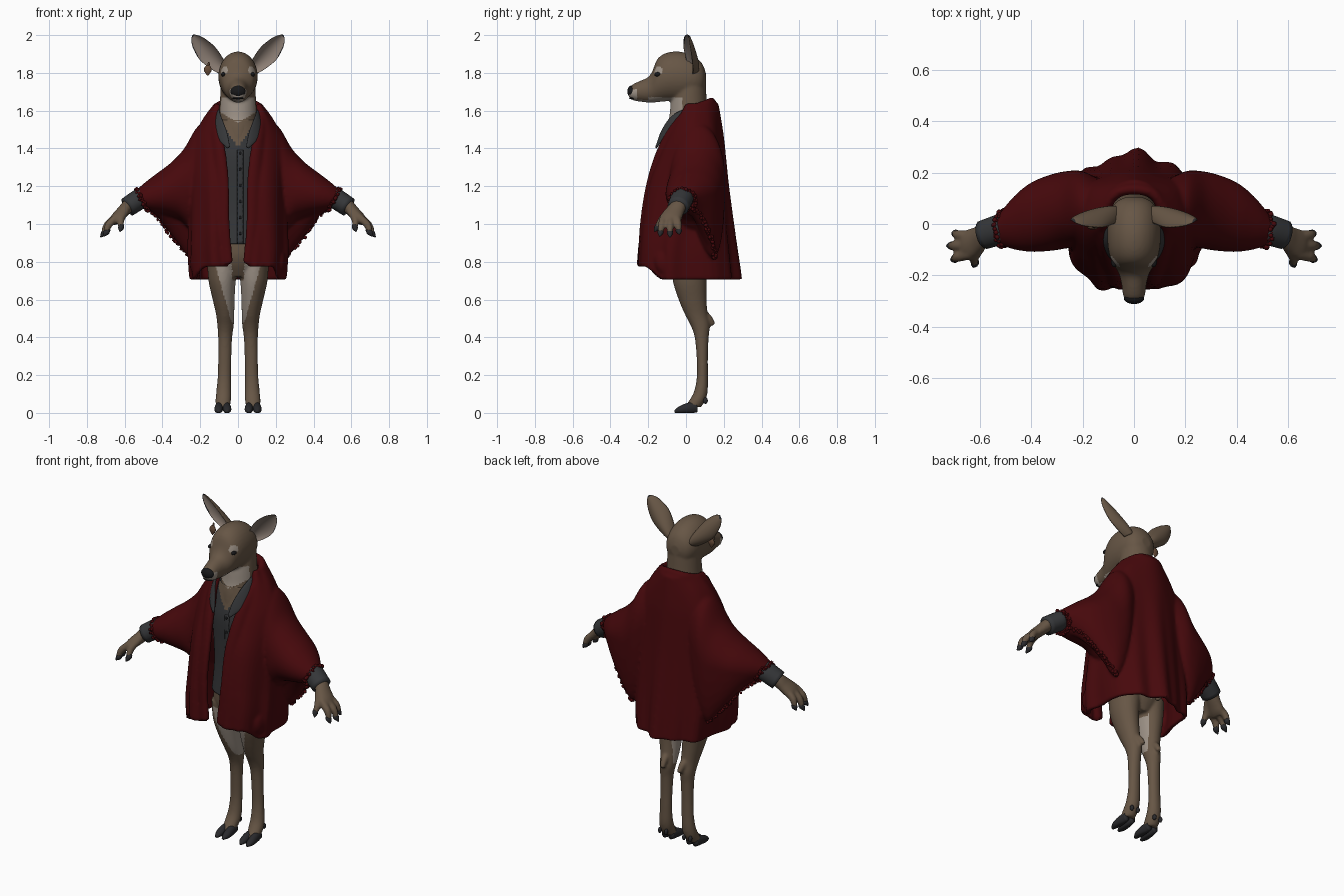
import bpy, bmesh, math, random
from mathutils import Vector, Matrix

if "Cube" in bpy.data.objects:
    bpy.data.objects.remove(bpy.data.objects["Cube"])

random.seed(4)

def material(name, r, g, b):
    m = bpy.data.materials.new(name)
    m.diffuse_color = (r, g, b, 1)
    m.use_nodes = True
    m.node_tree.nodes["Principled BSDF"].inputs["Base Color"].default_value = m.diffuse_color
    return m

FUR = material("brown fur", .135, .093, .06)
PALE = material("pale fur", .33, .28, .235)
EARIN = material("inner ear", .27, .215, .18)
HOOF = material("dark hoof", .022, .022, .025)
BLACK = material("black", .009, .009, .01)
RED = material("dark red knit", .062, .0025, .0035)
SHIRT = material("charcoal cloth", .036, .038, .041)
WOOD = material("earring brown", .13, .07, .04)

def cr(rows, n):
    """Catmull-Rom through rows of numbers, n steps per span."""
    out, m = [], len(rows) - 1
    for i in range(m):
        p0, p1, p2, p3 = rows[max(i - 1, 0)], rows[i], rows[i + 1], rows[min(i + 2, m)]
        for k in range(n):
            t = k / n
            out.append([b + .5 * t * ((c - a) + t * ((2*a - 5*b + 4*c - d) + t * (3*(b - c) + d - a)))
                        for a, b, c, d in zip(p0, p1, p2, p3)])
    return out + [list(rows[-1])]

def finish(name, bm, mats, rule=None):
    bmesh.ops.recalc_face_normals(bm, faces=bm.faces)
    bm.normal_update()
    for f in bm.faces:
        f.smooth = True
        if rule:
            f.material_index = rule(f.calc_center_median(), f.normal)
    me = bpy.data.meshes.new(name)
    bm.to_mesh(me)
    bm.free()
    for m in mats:
        me.materials.append(m)
    ob = bpy.data.objects.new(name, me)
    bpy.context.collection.objects.link(ob)
    return ob

def loft(name, rings, mats, closed=True, rule=None, index=None):
    bm = bmesh.new()
    vs = [[bm.verts.new(p) for p in r] for r in rings]
    n = len(rings[0])
    for i in range(len(rings) - 1):
        for j in range(n if closed else n - 1):
            k = (j + 1) % n
            f = bm.faces.new((vs[i][j], vs[i][k], vs[i + 1][k], vs[i + 1][j]))
            if index:
                f.material_index = index(i / (len(rings) - 1), j / n)
    if closed:
        bm.faces.new(vs[0])
        bm.faces.new(vs[-1])
    return finish(name, bm, mats, rule)

def sweep(name, rows, mat, ref=(0, 1, 0), n=16, sub=4):
    """Tube along rows of (x, y, z, radius along ref, radius across)."""
    pts, rings = cr(rows, sub), []
    for i, r in enumerate(pts):
        p = Vector(r[:3])
        t = (Vector(pts[min(i + 1, len(pts) - 1)][:3]) - Vector(pts[max(i - 1, 0)][:3])).normalized()
        a = Vector(ref(p) if callable(ref) else ref)
        a = (a - t * a.dot(t)).normalized()
        b = t.cross(a)
        rings.append([p + a * r[3] * math.cos(w) + b * r[4] * math.sin(w)
                      for w in (math.tau * k / n for k in range(n))])
    return loft(name, rings, [mat])

def stack(name, rows, mats, n=32, sub=5, rule=None):
    """Horizontal ellipses from rows of (z, x, y, radius x, radius y)."""
    rings = [[(x + rx * math.cos(math.tau * k / n), y + ry * math.sin(math.tau * k / n), z) for k in range(n)]
             for z, x, y, rx, ry in cr(rows, sub)]
    return loft(name, rings, mats, rule=rule)

def ball(name, c, r, mat, sub=3):
    bm = bmesh.new()
    bmesh.ops.create_icosphere(bm, subdivisions=sub, radius=1, matrix=Matrix.Translation(c) @ Matrix.Diagonal((*r, 1)))
    return finish(name, bm, [mat])

def apply_mod(ob, kind, **kw):
    bpy.context.view_layer.objects.active = ob
    m = ob.modifiers.new("m", kind)
    for k, v in kw.items():
        setattr(m, k, v)
    bpy.ops.object.modifier_apply(modifier=m.name)

def fuse(name, obs, voxel, mats, rule=None, smooth=5):
    """Join overlapping parts into one smooth skin."""
    bpy.ops.object.select_all(action='DESELECT')
    for o in obs:
        o.select_set(True)
    bpy.context.view_layer.objects.active = obs[0]
    bpy.ops.object.join()
    ob = obs[0]
    apply_mod(ob, 'REMESH', mode='VOXEL', voxel_size=voxel)
    apply_mod(ob, 'SMOOTH', factor=.5, iterations=smooth)
    bm = bmesh.new()
    bm.from_mesh(ob.data)
    bpy.data.objects.remove(ob)
    return finish(name, bm, mats, rule)

# head: upright sections along y (y, top, bottom, half width)
skull = [(.105, 1.80, 1.74, .03), (.085, 1.85, 1.69, .07), (.04, 1.89, 1.66, .095), (-.03, 1.912, 1.65, .104),
         (-.1, 1.907, 1.65, .1), (-.15, 1.875, 1.645, .085), (-.18, 1.805, 1.642, .066), (-.205, 1.775, 1.643, .055),
         (-.245, 1.757, 1.648, .047), (-.28, 1.74, 1.655, .042), (-.302, 1.72, 1.67, .03)]
rings = [[(w * math.cos(a), y, (t + b) / 2 + (t - b) / 2 * math.sin(a)) for a in (math.tau * k / 32 for k in range(32))]
         for y, t, b, w in cr(skull, 4)]
skin = [loft("head", rings, [FUR])]
skin.append(stack("neck", [(1.38, 0, .02, .1, .135), (1.5, 0, .015, .1, .118), (1.57, 0, .015, .1, .103),
                           (1.65, 0, .015, .096, .095), (1.78, 0, .02, .088, .083)], [FUR]))
skin.append(stack("torso", [(.72, 0, .02, .08, .07), (.8, 0, .015, .145, .11), (.9, 0, .01, .145, .118),
                            (1.2, 0, .02, .13, .12), (1.42, 0, .02, .13, .115)], [FUR]))
skin.append(sweep("tail", [(0, .1, .9, .03, .03), (0, .16, .86, .035, .035), (0, .2, .78, .035, .025),
                           (0, .2, .73, .01, .01)], FUR, (1, 0, 0)))

def hand_tips(s):
    return [Vector((s * x, y, z)) for x, y, z in
            ((.708, -.035, .945), (.728, -.085, .93), (.712, -.14, .935), (.625, -.168, .96))]

for s in (1, -1):
    # legs, hocks, arms and hands
    skin.append(stack("leg", [(z, s * x, y, a, b) for z, x, y, a, b in (
        (.82, .08, .02, .085, .1), (.7, .084, .02, .072, .09), (.6, .076, .035, .058, .074), (.52, .068, .055, .048, .06),
        (.46, .066, .076, .043, .05), (.4, .068, .083, .037, .037), (.3, .07, .086, .035, .03), (.2, .072, .087, .035, .029),
        (.12, .075, .08, .039, .035), (.07, .078, .062, .041, .042), (.03, .08, .035, .037, .045))], [FUR]))
    skin.append(sweep("hock", [(s * .064, .09, .53, .02, .02), (s * .06, .12, .5, .02, .02),
                               (s * .055, .145, .465, .013, .013)], FUR, (1, 0, 0)))
    skin.append(sweep("arm", [(s * .46, 0, 1.19, .035, .035), (s * .57, -.035, 1.105, .04, .036),
                              (s * .61, -.06, 1.065, .05, .033), (s * .645, -.08, 1.03, .058, .03),
                              (s * .665, -.083, 1.008, .05, .022)], FUR))
    for i, t in enumerate(hand_tips(s)):
        base = Vector((s * .595, -.085, 1.07)) if i == 3 else Vector((s * .635, -.05 - .033 * i, 1.04))
        mid = base.lerp(t, .5) + Vector((s * .01, 0, .01))
        end = base.lerp(t, .82)
        skin.append(sweep("finger", [(*base, .021, .022), (*mid, .02, .02), (*end, .014, .014)], FUR))
        sweep("claw", [(*base.lerp(t, .68), .013, .013), (*base.lerp(t, .82), .0165, .016), (*t, .003, .003)], HOOF, n=10)

def fur_rule(c, n):
    x = abs(c.x)
    if c.y < -.02 and 1.535 + x * .6 < c.z < 1.672 and n.y < .2 and n.z < .35 and x < .095 and c.y > -.2:
        return 1                                      # throat
    if c.y < -.258 and c.z < 1.715 or c.y < -.2 and n.z < -.75:
        return 1                                      # muzzle and chin
    if (Vector((x, c.y, c.z)) - Vector((.078, -.15, 1.81))).length < .028 and c.z > 1.798:
        return 1                                      # brow
    if .48 < c.z < .79 and (.03 if c.z > .7 else 0) < x < .035 + (c.z - .48) * .28 and c.y < .085:
        return 1                                      # inner thigh
    if .7 < c.z < .88 and .12 < c.y < .19 and n.z < 0:
        return 1                                      # tail underside
    return 0

fuse("body_fur", skin, .0075, [FUR, PALE], fur_rule, 4)

# nose, eyes, ears, hooves
ball("nose", (0, -.288, 1.702), (.04, .023, .031), BLACK)
ball("mouth", (0, -.285, 1.666), (.03, .016, .006), BLACK)
for s in (1, -1):
    ball("eye", (s * .077, -.148, 1.792), (.012, .02, .012), BLACK)
    rings = []
    for t, w, th in cr([(0, .03, .035), (.2, .045, .034), (.5, .056, .024), (.8, .04, .014), (.95, .018, .008), (1, .003, .003)], 4):
        p = Vector((.075 + .165 * t, .035 - .022 * t * t, 1.815 + .185 * t))
        ring = []
        for k in range(32):
            a = math.tau * k / 32
            q = p + Vector((.70, .4, -.63)) * w * math.cos(a) + Vector((-.3, .95, .1)) * (
                th * math.sin(a) * (1 if a < math.pi else -.35) - .4 * w * math.cos(a) ** 2)
            ring.append((s * q.x, q.y, q.z))
        rings.append(ring)

    def ear_index(t, u):
        if t > .84:
            return 2
        if u < .5:
            return 0
        e = abs(math.cos(math.tau * (u + 1 / 64)))
        return 2 if e > .95 and t > .4 else 1
    loft("ear", rings, [FUR, EARIN, HOOF], index=ear_index)
    for d in (-.021, .021):
        x = s * .08 + d
        toe = sweep("hoof_toe", [(x, .06, .03, .017, .026), (x, .02, .026, .022, .029),
                                 (x + d * .1, -.03, .016, .021, .02), (x, -.06, .006, .008, .006)], HOOF, (1, 0, 0))
        for v in toe.data.vertices:
            v.co.z = max(v.co.z, 0)
        ball("dewclaw", (x, .103, .065), (.01, .013, .018), HOOF, 2)

# leaf shaped earring
ball("earring_ring", (-.155, -.01, 1.845), (.006, .006, .014), WOOD, 2)
sweep("earring", [(-.158, -.012, 1.84, .006, .01), (-.16, -.012, 1.815, .01, .021), (-.16, -.012, 1.785, .002, .003)], WOOD)

# shirt with open neck, collar, sleeves and buttons
shirt = [(.895, 0, .01, .155, .13), (1.05, 0, .015, .142, .128), (1.2, 0, .02, .147, .137),
         (1.35, 0, .02, .155, .142), (1.45, 0, .02, .145, .128), (1.55, 0, .018, .108, .11)]
stack("shirt", shirt, [SHIRT, FUR], 72, 14, lambda c, n: int(c.y < 0 and c.z > 1.405 + abs(c.x) * 1.5))
sweep("shirt_placket", [(.012, y - ry - .001, z, .004, .016) for z, x, y, a, ry in cr(shirt[:5], 3)[:-2]], SHIRT, n=8, sub=2)
for i in range(6):
    z = .95 + .085 * i
    y = min(cr(shirt, 12), key=lambda r: abs(r[0] - z))
    ball("shirt_button", (.012, y[2] - y[4] - .006, z), (.008, .004, .008), BLACK, 2)
for s in (1, -1):
    sweep("shirt_collar", [(s * .11, .02, 1.6, .006, .02), (s * .106, -.065, 1.555, .006, .026),
                           (s * .082, -.125, 1.47, .006, .03), (s * .05, -.158, 1.405, .005, .008)],
          SHIRT, lambda p: (p.x, p.y - .03, .04))
    sweep("shirt_sleeve", [(s * .44, .0, 1.185, .045, .045), (s * .5, -.015, 1.145, .05, .045),
                           (s * .51, -.018, 1.14, .06, .054), (s * .585, -.042, 1.09, .057, .053)], SHIRT)

# coat body: open-front wrap (z, half width, side y, back y, front x, front y, edge x)
wrap = [(1.635, .112, .06, .16, .11, .01, .1), (1.55, .175, .05, .175, .14, -.03, .095), (1.45, .222, .04, .19, .15, -.08, .09),
        (1.35, .238, .03, .2, .15, -.125, .08), (1.2, .243, .02, .215, .15, -.18, .07),
        (1.0, .245, 0, .24, .15, -.215, .07), (.85, .247, -.02, .26, .15, -.228, .065), (.705, .236, -.02, .28, .145, -.235, .055)]
rings = []
for z, X, ym, yb, xf, yf, xi in cr(wrap, 6):
    half = [(xi, yf + .005), (xf, yf), (X * .95, (ym + yf) / 2), (X, ym), (X * .82, yb - .05 - (yb - .16) * .35),
            (X * .42, yb - .012 - (yb - .16) * .3)]
    path = cr(half + [(0, yb)] + [(-x, y) for x, y in reversed(half)], 6)
    low = max(0, min(1, (1.45 - z) / .7))
    ring = []
    for k, (x, y) in enumerate(path):
        f = 1 + .035 * low * math.sin(k * .95)
        lift = .07 * max(0, min(1, (-y - .13) / .07)) * max(0, (1 - z) / .3)
        ring.append((x * f, y * f, z + lift))
    rings.append(ring)
body = loft("coat_body", rings, [RED], closed=False)
apply_mod(body, 'SOLIDIFY', thickness=.024, offset=0)
coat = [body]

# rolled shawl collar running down both front edges
edge = [(.055, -.236, .79, .02, .03), (.077, -.222, 1.0, .02, .034), (.083, -.188, 1.2, .022, .038), (.1, -.13, 1.37, .026, .04),
        (.122, -.055, 1.5, .026, .038), (.122, .03, 1.585, .025, .038), (.08, .115, 1.625, .023, .036)]
coat.append(sweep("coat_collar", edge + [(0, .138, 1.635, .023, .036)] + [(-r[0], *r[1:]) for r in reversed(edge)],
                  RED, lambda p: (p.x, p.y - .03, .02), 20, 6))

# wide draped sleeves (x, top, bottom, front, back, rear drop)
drape = [(.13, 1.55, 1.12, -.06, .17, .04), (.2, 1.515, 1.02, -.08, .205, .16), (.265, 1.4, .97, -.095, .205, .2),
         (.33, 1.325, 1.02, -.105, .19, .17), (.4, 1.268, 1.045, -.108, .16, .1), (.46, 1.222, 1.06, -.1, .11, .03),
         (.508, 1.18, 1.075, -.085, .05, 0)]

def sleeve_point(r, a, s):
    x, zt, zb, yf, yb, drop = r
    c, q = math.cos(a), math.sin(a)
    z = (zt + zb) / 2 + (zt - zb) / 2 * q
    if q < 0 < c:
        z += 2 * drop * c * q
    return Vector((s * (x + .03 * q * min(1, x / .4)), (yf + yb) / 2 + (yb - yf) / 2 * c, z))

tufts = []
for s in (1, -1):
    rows = cr(drape, 5)
    coat.append(loft("coat_sleeve", [[sleeve_point(r, math.tau * k / 40, s) for k in range(40)] for r in rows], [RED]))
    tufts += [sleeve_point(rows[-1], math.tau * k / 40, s) for k in range(40)]
    tufts += [sleeve_point(r, -.85, s) for r in cr(drape[2:], 9)]
    # bulging pocket on each side above the hem
    coat.append(ball("coat_pocket", (s * .225, -.09, .80), (.03, .075, .075), RED))
fuse("coat", coat, .009, [RED], smooth=4)

# ragged knit fringe on the sleeve openings
bm = bmesh.new()
for p in tufts:
    for i in range(2):
        o = Vector([random.uniform(-.008, .008) for _ in range(3)])
        bmesh.ops.create_icosphere(bm, subdivisions=1, radius=random.uniform(.007, .012), matrix=Matrix.Translation(p + o))
finish("sleeve_fringe", bm, [RED])
